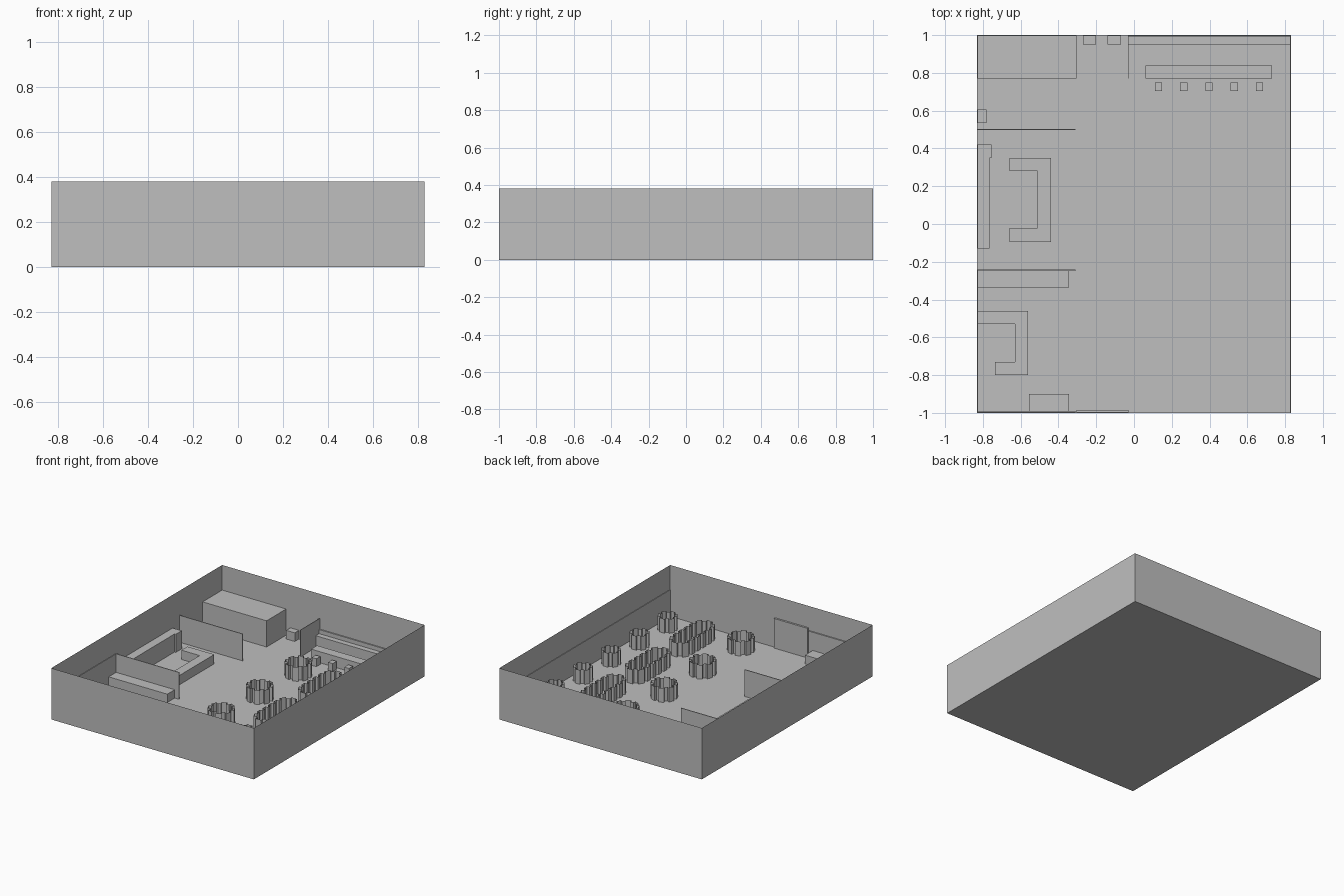
import bpy, bmesh, math
from mathutils import Vector

cube = bpy.data.objects.get("Cube")
if cube:
    bpy.data.objects.remove(cube, do_unlink=True)

HX, HY, WALL_H, PART_H = 0.83, 1.0, 0.38, 0.2

grey = bpy.data.materials.new("plain_grey")
grey.use_nodes = True
colour = (0.52, 0.52, 0.52, 1)
grey.diffuse_color = colour
grey.node_tree.nodes["Principled BSDF"].inputs["Base Color"].default_value = colour


def finish(name, bm):
    mesh = bpy.data.meshes.new(name)
    bm.to_mesh(mesh)
    bm.free()
    mesh.materials.append(grey)
    obj = bpy.data.objects.new(name, mesh)
    bpy.context.collection.objects.link(obj)
    return obj


def prism(name, outline, height):
    """Solid block raised from a floor outline, kept just inside the walls."""
    bm = bmesh.new()
    lim_x, lim_y = HX - 0.001, HY - 0.001
    verts = [bm.verts.new((max(-lim_x, min(lim_x, x)), max(-lim_y, min(lim_y, y)), 0.001))
             for x, y in outline]
    base = bm.faces.new(verts)
    top = bmesh.ops.extrude_face_region(bm, geom=[base])["geom"]
    bmesh.ops.translate(bm, vec=(0, 0, height - 0.001),
                        verts=[v for v in top if isinstance(v, bmesh.types.BMVert)])
    bmesh.ops.recalc_face_normals(bm, faces=bm.faces)
    return finish(name, bm)


def block(name, x0, x1, y0, y1, height):
    return prism(name, [(x0, y0), (x1, y0), (x1, y1), (x0, y1)], height)


def stadium_point(t, radius, straight):
    """Point and outward normal at fraction t of a stadium lying along y."""
    arc = math.pi * radius
    d = (t % 1) * 2 * (arc + straight)
    side = 1
    if d >= arc + straight:
        d -= arc + straight
        side = -1
    if d < straight:
        p, n = Vector((radius, d - straight / 2)), Vector((1, 0))
    else:
        a = (d - straight) / radius
        n = Vector((math.cos(a), math.sin(a)))
        p = Vector((0, straight / 2)) + n * radius
    return p * side, n * side


def seating(name, x, y, radius, straight, seats, bump, height=0.105):
    """Open upright ribbon around a table and its ring of chairs."""
    bm = bmesh.new()
    ring = []
    for i in range(seats):
        for offset, out in ((-0.3, 0), (-0.28, bump), (0.28, bump), (0.3, 0)):
            p, n = stadium_point((i + 0.5 + offset) / seats, radius, straight)
            p = p + n * out
            ring.append(bm.verts.new((x + p.x, y + p.y, 0.001)))
    edges = [bm.edges.new((ring[i - 1], ring[i])) for i in range(len(ring))]
    up = bmesh.ops.extrude_edge_only(bm, edges=edges)["geom"]
    bmesh.ops.translate(bm, vec=(0, 0, height),
                        verts=[v for v in up if isinstance(v, bmesh.types.BMVert)])
    bmesh.ops.recalc_face_normals(bm, faces=bm.faces)
    return finish(name, bm)


# Room shell: floor and four thin outer walls, open at the top
bm = bmesh.new()
bmesh.ops.create_cube(bm, size=1)
bmesh.ops.scale(bm, vec=(2 * HX, 2 * HY, WALL_H), verts=bm.verts)
bmesh.ops.translate(bm, vec=(0, 0, WALL_H / 2), verts=bm.verts)
bmesh.ops.delete(bm, geom=[f for f in bm.faces if f.normal.z > 0.5], context="FACES_ONLY")
finish("room_shell", bm)

# Thin partitions and wall panels
for label, y in (("rear", 0.5), ("middle", -0.245)):
    block(label + "_partition", -HX, -0.31, y - 0.003, y + 0.003, PART_H)
block("back_partition", -0.032, -0.028, 0.77, HY, PART_H)
block("front_panel", -HX, -0.31, -HY, -0.99, PART_H)
block("door", -0.305, -0.03, -HY, -0.985, 0.22)
block("left_wall_panel", 0.825, HX, -HY, HY, PART_H)
block("right_wall_panel", -HX, -0.825, -HY, -0.245, PART_H)

# Back wall fittings
block("storage_room", -HX, -0.305, 0.77, HY, 0.195)
for i, x in enumerate((-0.235, -0.105)):
    block(f"back_cabinet_{i + 1}", x - 0.035, x + 0.035, 0.95, HY, 0.065)
block("back_counter", -0.028, HX, 0.95, 0.99, 0.09)
block("back_ledge", -0.028, HX, 0.99, HY, 0.12)

# Bar with a row of stools
block("bar", 0.06, 0.73, 0.77, 0.84, 0.083)
for i in range(5):
    x = 0.13 + i * 0.1335
    block(f"bar_stool_{i + 1}", x - 0.019, x + 0.019, 0.705, 0.75, 0.06)

# Service area along the right wall
block("wall_cabinet", -HX, -0.765, -0.13, 0.35, 0.135)
block("wall_cabinet_end", -HX, -0.755, 0.35, 0.42, 0.135)
block("small_cabinet", -HX, -0.78, 0.535, 0.605, 0.065)
prism("service_counter", [(-0.66, -0.095), (-0.44, -0.095), (-0.44, 0.35), (-0.66, 0.35),
                          (-0.66, 0.28), (-0.51, 0.28), (-0.51, -0.02), (-0.66, -0.02)], 0.07)
block("side_counter", -HX, -0.345, -0.335, -0.248, 0.063)
prism("reception_counter", [(-0.735, -0.8), (-0.56, -0.8), (-0.56, -0.46), (-HX, -0.46),
                            (-HX, -0.53), (-0.63, -0.53), (-0.63, -0.73), (-0.735, -0.73)], 0.07)
block("front_cabinet", -0.555, -0.345, -HY, -0.9, 0.065)

# Dining tables with chairs: small round, large round and long
for i in range(5):
    seating(f"small_table_{i + 1}", 0.725, -0.82 + i * 0.33, 0.052, 0, 6, 0.016)
for i in range(4):
    seating(f"large_table_{i + 1}", 0.13, -0.83 + i * 0.45, 0.073, 0, 8, 0.02)
for i in range(3):
    seating(f"long_table_{i + 1}", 0.44, -0.70 + i * 0.52, 0.06, 0.26, 14, 0.02)
